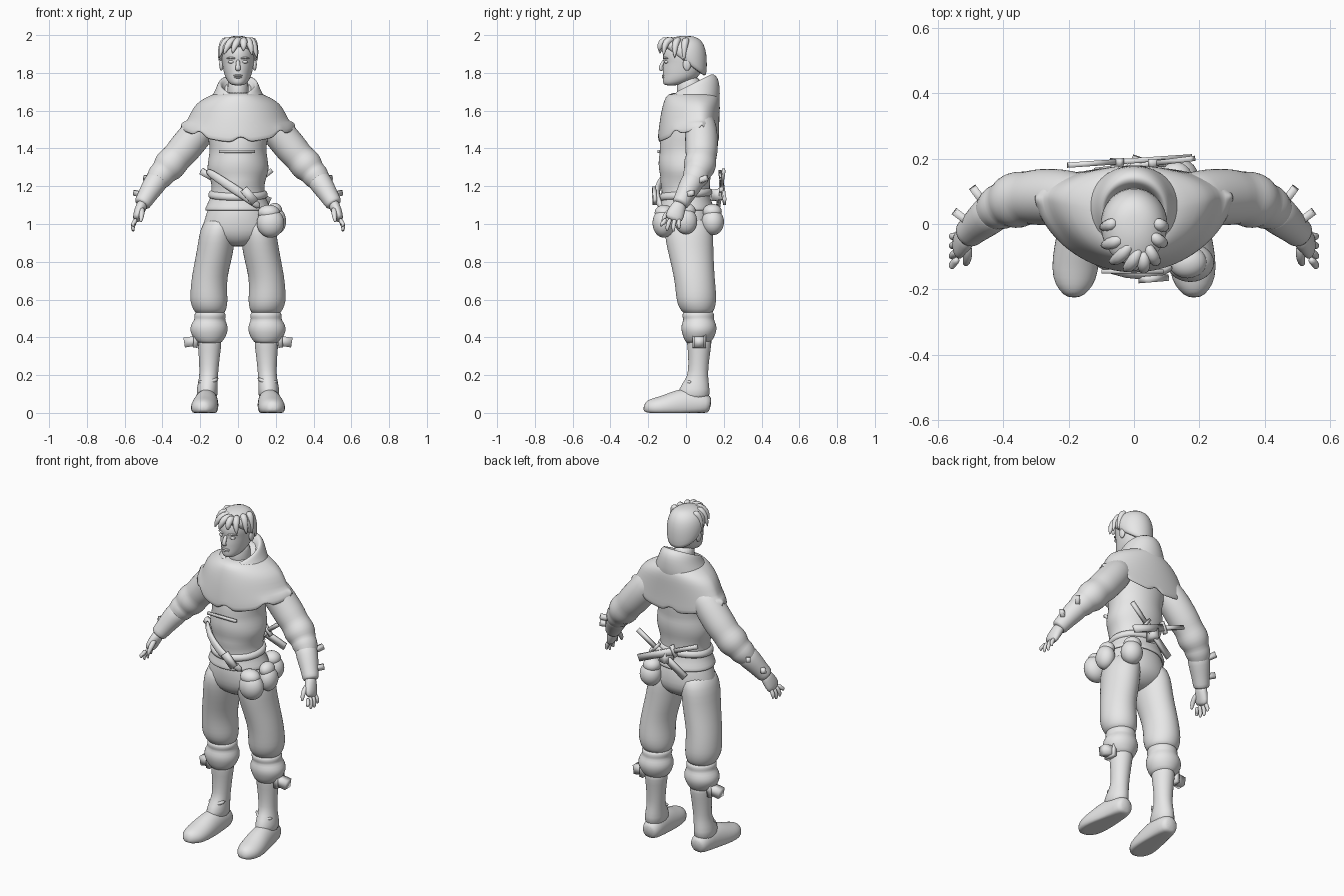
import bpy, bmesh, math
from mathutils import Vector

GREY = bpy.data.materials.new("plain grey")
GREY.diffuse_color = (0.8, 0.8, 0.8, 1)


def skin(name, rings, sub=1, smooth=True):
    """Closed skin over a list of equal-length rings of points."""
    bm = bmesh.new()
    vs = [[bm.verts.new(p) for p in r] for r in rings]
    n = len(vs[0])
    for a, b in zip(vs, vs[1:]):
        for i in range(n):
            bm.faces.new((a[i], a[(i + 1) % n], b[(i + 1) % n], b[i]))
    bm.faces.new(vs[0])
    bm.faces.new(vs[-1])
    bmesh.ops.recalc_face_normals(bm, faces=bm.faces)
    me = bpy.data.meshes.new(name)
    bm.to_mesh(me)
    bm.free()
    for p in me.polygons:
        p.use_smooth = smooth
    me.materials.append(GREY)
    ob = bpy.data.objects.new(name, me)
    bpy.context.collection.objects.link(ob)
    if sub:
        m = ob.modifiers.new("smooth", 'SUBSURF')
        m.levels = m.render_levels = sub
    return ob


def loft(name, spec, n=24, s=1, sub=1, hem=None, power=1.0):
    """Stacked rings: z, centre x, half width, front y, middle y, back y, tilt."""
    rings = []
    for k, (z, cx, rx, yf, ym, yb, *t) in enumerate(spec):
        ring = []
        for i in range(n):
            a = 2 * math.pi * i / n
            sn = math.sin(a)
            y = ym + (yb - ym) * sn if sn > 0 else ym - (ym - yf) * abs(sn) ** power
            zz = z + (t[0] if t else 0) * (y - ym) + (hem(k, i, a) if hem else 0)
            ring.append((s * (cx + rx * math.cos(a)), y, zz))
        rings.append(ring)
    return skin(name, rings, sub)


def tube(name, pts, up=(0, 0, 1), n=12, s=1, sub=1, floor=None, smooth=True):
    """Swept tube: x, y, z, sideways radius, radius along the up direction."""
    P = [Vector(p[:3]) for p in pts]
    rings = []
    for k, p in enumerate(pts):
        t = (P[min(k + 1, len(P) - 1)] - P[max(k - 1, 0)]).normalized()
        side = t.cross(Vector(up)).normalized()
        u = side.cross(t)
        ring = []
        for i in range(n):
            a = 2 * math.pi * (i + .5) / n
            q = P[k] + side * p[3] * math.cos(a) + u * p[-1] * math.sin(a)
            if floor is not None:
                q.z = max(q.z, floor)
            ring.append((s * q.x, q.y, q.z))
        rings.append(ring)
    return skin(name, rings, sub, smooth)


def blob(name, c, r, s=1):
    spec = [(c[2] + r[2] * math.sin(e), c[0], r[0] * math.cos(e), c[1] - r[1] * math.cos(e),
             c[1], c[1] + r[1] * math.cos(e)) for e in [math.radians(d) for d in range(-85, 90, 17)]]
    return loft(name, spec, 14, s)


def bar(name, a, b, w, h, up=(0, 0, 1), s=1):
    """Square-edged bar from a to b."""
    return tube(name, [(*a, w * 1.41, h * 1.41), (*b, w * 1.41, h * 1.41)], up, 4, s, 0, False)


# head and neck
loft("neck", [(1.60, 0, .06, -.04, .03, .09), (1.70, 0, .056, -.05, .02, .08),
              (1.79, 0, .056, -.05, .02, .08)])
loft("head", [(1.733, 0, .025, -.108, -.08, -.05), (1.742, 0, .045, -.122, -.06, .0),
              (1.765, 0, .062, -.124, -.03, .05), (1.79, 0, .073, -.122, -.01, .075),
              (1.83, 0, .081, -.124, 0, .088), (1.86, 0, .086, -.116, 0, .095),
              (1.885, 0, .09, -.126, 0, .10), (1.93, 0, .088, -.12, 0, .10),
              (1.965, 0, .07, -.095, 0, .085), (1.98, 0, .03, -.04, 0, .04)], 28)
tube("nose", [(0, -.112, 1.872, .010, .008), (0, -.128, 1.845, .011, .010),
              (0, -.139, 1.822, .016, .012), (0, -.124, 1.811, .014, .008)], (0, 1, 0), 10)
for z, w in ((1.786, .026), (1.776, .022)):
    blob("lip", (0, -.116, z), (w, .013, .006))
for s in (1, -1):
    blob("eye", (.035, -.103, 1.858), (.018, .013, .009), s)
    tube("brow", [(.013, -.121, 1.876, .005), (.038, -.115, 1.882, .006),
                  (.064, -.092, 1.875, .004)], n=8, s=s)
    blob("ear", (.088, .005, 1.845), (.012, .022, .034), s)

# hair cap and locks
loft("hair_cap", [(1.845, 0, .085, -.10, .01, .09, -.75), (1.855, 0, .097, -.115, .005, .108, -.72),
                  (1.89, 0, .104, -.128, 0, .112, -.5), (1.93, 0, .10, -.125, 0, .11, -.25),
                  (1.965, 0, .085, -.105, 0, .095, -.1), (1.988, 0, .055, -.07, 0, .065),
                  (1.996, 0, .02, -.03, 0, .02)], 28)
for x0, y0, x1, y1, z1 in ((.02, -.07, -.03, -.138, 1.90), (.03, -.08, .03, -.142, 1.915),
                           (.04, -.06, .075, -.118, 1.89), (0, -.05, -.075, -.115, 1.895),
                           (-.03, -.04, -.10, -.065, 1.875), (.05, -.03, .10, -.06, 1.875),
                           (.06, .01, .102, -.01, 1.86), (-.05, .01, -.102, -.01, 1.86)):
    tube("hair_lock", [(x0, y0, 1.972, .012), (x0 * .6 + x1 * .4, y0 * .4 + y1 * .6, 1.978, .024),
                       (x0 * .2 + x1 * .8, y1, 1.94, .02), (x1, y1, z1, .003)], (.3, -.2, 1), 8)

# raised hood collar, rim tilted up at the back
loft("hood_collar", [(1.58, 0, .17, -.13, .04, .17), (1.65, 0, .155, -.118, .04, .18, .1),
                     (1.69, 0, .128, -.10, .04, .18, .22), (1.72, 0, .115, -.088, .04, .172, .4),
                     (1.745, 0, .104, -.078, .04, .145, .5), (1.748, 0, .092, -.068, .04, .125, .5),
                     (1.72, 0, .078, -.058, .04, .105, .4), (1.66, 0, .06, -.04, .04, .08)], 32,
     hem=lambda k, i, a: -.045 * max(0, -math.sin(a)) ** 14 if k > 2 else 0)
tube("hood_bag", [(0, .06, 1.735, .085, .06), (0, .10, 1.69, .11, .065), (0, .125, 1.63, .10, .06),
                  (0, .135, 1.57, .06, .045), (0, .135, 1.52, .02, .025)], (0, 1, 0), 16)


# shoulder cape with a notched hem
def cape_hem(k, i, a):
    if k < 5:
        return 0
    drop = .065 * math.cos(a) ** 2
    notch = .028 if i % 8 in (0, 1) else 0
    return drop + (notch if k in (6, 7) else 0)


loft("shoulder_cape", [(1.70, 0, .11, -.085, .05, .165), (1.672, 0, .165, -.108, .06, .175),
                       (1.64, 0, .222, -.12, .07, .18), (1.59, 0, .25, -.132, .075, .178),
                       (1.54, 0, .272, -.14, .08, .176), (1.48, 0, .29, -.147, .08, .175),
                       (1.43, 0, .308, -.15, .08, .176), (1.43, 0, .295, -.138, .08, .163),
                       (1.50, 0, .24, -.12, .08, .15)], 64, hem=cape_hem, power=1.25)

# tunic body with soft folds and flared skirt
loft("tunic", [(1.60, 0, .17, -.10, .04, .14), (1.48, 0, .165, -.13, .03, .15),
               (1.41, 0, .15, -.142, .02, .145), (1.375, 0, .152, -.138, .02, .14),
               (1.34, 0, .158, -.147, .02, .145), (1.29, 0, .165, -.145, .01, .14),
               (1.25, 0, .152, -.135, .01, .13), (1.22, 0, .143, -.137, .01, .128),
               (1.18, 0, .138, -.128, .01, .125), (1.13, 0, .15, -.13, .01, .13),
               (1.09, 0, .172, -.142, .01, .148), (1.07, 0, .178, -.146, .01, .15),
               (1.07, 0, .16, -.128, .01, .135), (1.12, 0, .12, -.10, .01, .11)], 32)
loft("belt", [(1.135, 0, .14, -.125, .01, .12, .1), (1.138, 0, .163, -.146, .01, .143, .1),
              (1.178, 0, .156, -.146, .01, .14, .1), (1.18, 0, .13, -.12, .01, .115, .1)], 32)
tube("front_sash", [(-.17, -.05, 1.285, .012, .02), (-.11, -.125, 1.245, .016, .024),
                    (-.02, -.155, 1.185, .016, .026), (.06, -.155, 1.135, .016, .024),
                    (.12, -.13, 1.085, .014, .02)])
bar("sash_buckle", (.03, -.17, 1.185), (.09, -.165, 1.115), .01, .022)
bar("chest_strap", (-.10, -.145, 1.385), (.09, -.145, 1.385), .006, .008)
bar("belt_fitting", (-.195, -.03, 1.28), (-.14, -.04, 1.25), .012, .018)

# trousers, boots, feet
loft("trouser_seat", [(1.14, 0, .145, -.115, .01, .12), (1.06, 0, .165, -.125, .01, .14),
                      (.99, 0, .19, -.122, .01, .148), (.94, 0, .185, -.11, .01, .14),
                      (.90, 0, .12, -.08, .02, .10), (.88, 0, .04, -.04, .02, .06)], 28)
for s in (1, -1):
    loft("trouser_leg", [(1.05, .09, .075, -.09, .02, .12), (.97, .107, .095, -.117, .02, .145),
                         (.90, .115, .097, -.107, .02, .145), (.82, .128, .098, -.088, .03, .147),
                         (.72, .152, .094, -.064, .04, .152), (.64, .155, .098, -.055, .05, .16),
                         (.59, .154, .10, -.05, .05, .162), (.55, .15, .09, -.035, .06, .152),
                         (.515, .147, .072, -.005, .06, .135)], s=s)
    loft("knee_cuff", [(.54, .147, .06, 0, .07, .13), (.532, .148, .084, -.02, .06, .15),
                       (.505, .148, .084, -.02, .06, .15), (.495, .15, .08, -.012, .065, .147),
                       (.465, .153, .099, -.026, .065, .163), (.43, .154, .102, -.026, .065, .163),
                       (.385, .152, .078, -.005, .065, .147, .15), (.365, .15, .055, .01, .065, .13)], s=s)
    loft("boot_shaft", [(.42, .15, .065, 0, .065, .14), (.36, .15, .063, .006, .065, .135),
                        (.30, .152, .056, .012, .065, .125), (.22, .154, .05, .012, .065, .117),
                        (.18, .157, .05, .0, .06, .118), (.13, .163, .056, -.04, .05, .125),
                        (.06, .165, .058, -.05, .05, .128)], s=s)
    tube("foot", [(.16, .132, .04, .035, .04), (.16, .11, .045, .055, .055), (.163, .04, .05, .06, .085),
                  (.17, -.04, .04, .068, .085), (.178, -.11, .03, .074, .065),
                  (.183, -.17, .025, .068, .055), (.184, -.205, .03, .045, .04),
                  (.184, -.224, .035, .02, .02)], n=18, s=s, floor=0)
    tube("ankle_strap", [(.10, .03, .185, .012), (.155, -.015, .155, .012), (.215, .03, .165, .012)],
         n=8, s=s)
    bar("leg_buckle", (.20, .07, .385), (.285, .07, .372), .026, .026, s=s)
    bar("leg_buckle_plate", (.222, .07, .43), (.226, .07, .345), .036, .012, (1, 0, 0), s)

    # sleeves, bracers and their toggles
    tube("sleeve", [(.13, .065, 1.585, .075), (.20, .08, 1.50, .088), (.262, .083, 1.425, .088),
                    (.30, .082, 1.38, .087), (.325, .08, 1.352, .08), (.35, .076, 1.325, .088),
                    (.375, .068, 1.295, .086), (.395, .06, 1.272, .068), (.41, .052, 1.255, .074),
                    (.43, .04, 1.23, .062), (.45, .02, 1.20, .05)], (0, 1, 0), 18, s)
    tube("bracer", [(.415, .047, 1.25, .055), (.43, .037, 1.228, .064), (.46, .012, 1.185, .058),
                    (.49, -.015, 1.135, .048), (.507, -.03, 1.108, .047), (.512, -.034, 1.10, .035)],
         (0, 1, 0), 16, s)
    for p, q in (((.44, .04, 1.215), (.492, .11, 1.245)), ((.485, -.01, 1.15), (.548, .038, 1.165))):
        bar("bracer_toggle", p, q, .012, .014, s=s)

    # hand: palm, four fingers and thumb
    tube("palm", [(.50, -.025, 1.12, .034, .03), (.515, -.042, 1.085, .042, .03),
                  (.53, -.058, 1.05, .05, .026), (.54, -.07, 1.015, .046, .02)], (1, 0, 0), 14, s)
    for k, (dy, tip) in enumerate(((-.036, .985), (-.013, .962), (.011, .958), (.033, .972))):
        y = -.07 + dy
        tube("finger", [(.538, y, 1.03, .013), (.553, y - .008 + dy * .2, 1.0, .013),
                        (.558, y - .012 + dy * .35, tip + .018, .011),
                        (.553, y - .012 + dy * .4, tip, .006)], (1, 0, 0), 8, s)
    tube("thumb", [(.51, -.06, 1.085, .018), (.508, -.098, 1.06, .016),
                   (.512, -.118, 1.03, .013), (.516, -.125, 1.008, .006)], (1, 0, 0), 8, s)

# belt pouches around one hip
for x, y, z, rx, ry, rz in ((.172, -.118, 1.005, .076, .062, .078), (.205, .0, 1.015, .052, .062, .07),
                            (.135, .142, 1.01, .065, .062, .07)):
    blob("pouch", (x, y, z), (rx, ry, rz))
    blob("pouch_flap", (x * .95, y * .98, z + .055), (rx * .8, ry * .85, .042))

# crossed daggers on the lower back
for a, b, g in (((.18, .20, 1.285), (-.11, .165, 1.06), .38), ((-.2, .18, 1.275), (.17, .205, 1.12), .4)):
    A, B = Vector(a), Vector(b)
    M = A.lerp(B, g)
    bar("dagger_grip", A, M, .008, .012)
    bar("dagger_scabbard", M, B, .008, .02)
    d = (B - A).normalized().cross(Vector((0, 1, 0))) * .035
    bar("dagger_guard", M - d, M + d, .012, .008, (1, 0, 0))
bar("dagger_hanger", (.0, .14, 1.15), (.02, .20, 1.16), .025, .03)
